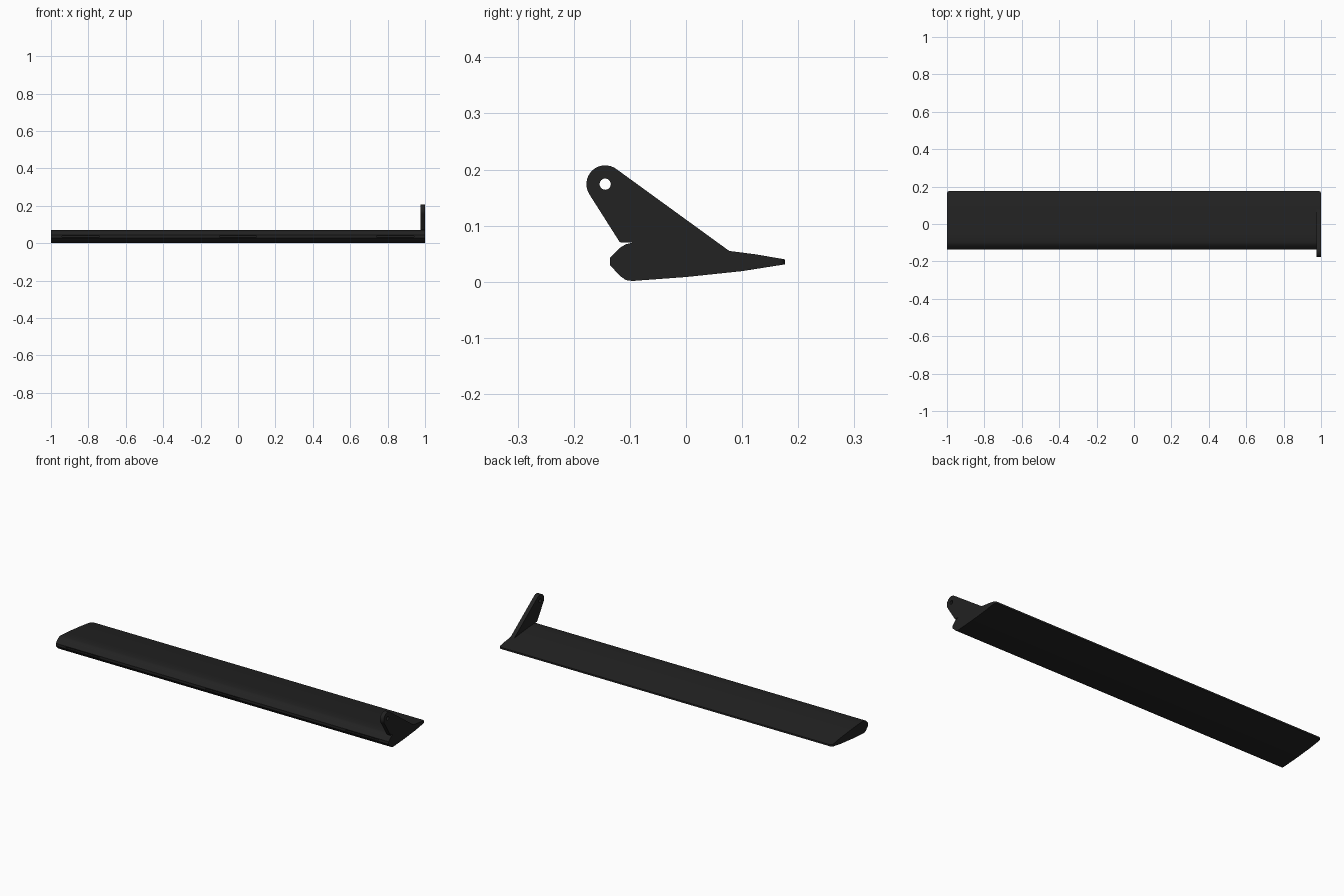
import bpy, bmesh, math

if "Cube" in bpy.data.objects:
    bpy.data.objects.remove(bpy.data.objects["Cube"])

black = bpy.data.materials.new("matte_black")
black.diffuse_color = (0.016, 0.016, 0.016, 1)
black.use_nodes = True
black.node_tree.nodes["Principled BSDF"].inputs["Base Color"].default_value = black.diffuse_color


def extrude_profile(name, loops, x0, x1):
    """Fill closed (y, z) loops, inner ones as holes, and extrude along x."""
    bm = bmesh.new()
    edges = []
    for pts in loops:
        vs = [bm.verts.new((x0, y, z)) for y, z in pts]
        edges += [bm.edges.new((vs[i - 1], vs[i])) for i in range(len(vs))]
    if len(loops) == 1:
        bm.faces.new(vs)
    else:
        bmesh.ops.triangle_fill(bm, edges=edges, use_beauty=True)
    ext = bmesh.ops.extrude_face_region(bm, geom=bm.faces[:])
    for v in ext["geom"]:
        if isinstance(v, bmesh.types.BMVert):
            v.co.x = x1
    bmesh.ops.recalc_face_normals(bm, faces=bm.faces[:])
    return bm


def finish(bm, name):
    me = bpy.data.meshes.new(name)
    bm.to_mesh(me)
    bm.free()
    me.materials.append(black)
    ob = bpy.data.objects.new(name, me)
    bpy.context.collection.objects.link(ob)
    return ob


def smooth(ob):
    bpy.ops.object.select_all(action='DESELECT')
    ob.select_set(True)
    bpy.context.view_layer.objects.active = ob
    bpy.ops.object.shade_smooth_by_angle(angle=math.radians(25))


def arc(cy, cz, r, a0, a1, n):
    return [(cy + r * math.cos(math.radians(a0 + (a1 - a0) * i / n)),
             cz + r * math.sin(math.radians(a0 + (a1 - a0) * i / n)))
            for i in range(n + 1)]


# Flap blade: blunt bevelled nose, thin tail
top = [(-0.095, 0.07), (-0.05, 0.0675), (0.0, 0.063), (0.077, 0.055)]
blade = ([(-0.135, 0.029), (-0.135, 0.043), (-0.117, 0.061), (-0.107, 0.067)]
         + top + [(0.125, 0.0488), (0.176, 0.04), (0.176, 0.031),
                  (0.10, 0.019), (0.0, 0.0085), (-0.095, 0.0015),
                  (-0.107, 0.003), (-0.117, 0.010)])
bm = extrude_profile("flap_blade", [blade], -1, 1)
corners = [e for e in bm.edges
           if all(v.co.y > 0.175 for v in e.verts)
           and abs(e.verts[0].co.x - e.verts[1].co.x) < 0.01]
bmesh.ops.bevel(bm, geom=corners, offset=0.013, segments=4, profile=0.5,
                affect='EDGES')
flap = finish(bm, "flap_blade")

# Hinge slots in the nose
for x in (-0.84, 0.0, 0.84):
    slot = [(-0.2, 0.033), (-0.2, 0.039), (-0.09, 0.039), (-0.09, 0.033)]
    cutter = finish(extrude_profile("slot", [slot], x - 0.1, x + 0.1),
                    "hinge_slot_cutter")
    mod = flap.modifiers.new("hinge_slot", 'BOOLEAN')
    mod.operation = 'DIFFERENCE'
    mod.solver = 'EXACT'
    mod.object = cutter
    bpy.context.view_layer.objects.active = flap
    bpy.ops.object.modifier_apply(modifier=mod.name)
    bpy.data.objects.remove(cutter)
smooth(flap)

# Control horn: tapered arm with a rounded, drilled end
horn = (arc(-0.144, 0.174, 0.0335, 54, 212, 16)
        + [(-0.118, 0.0705), (-0.1, 0.07)] + top)
hole = arc(-0.144, 0.174, 0.01, 0, 345, 23)
smooth(finish(extrude_profile("control_horn", [horn, hole], 0.977, 1.0),
              "control_horn"))
